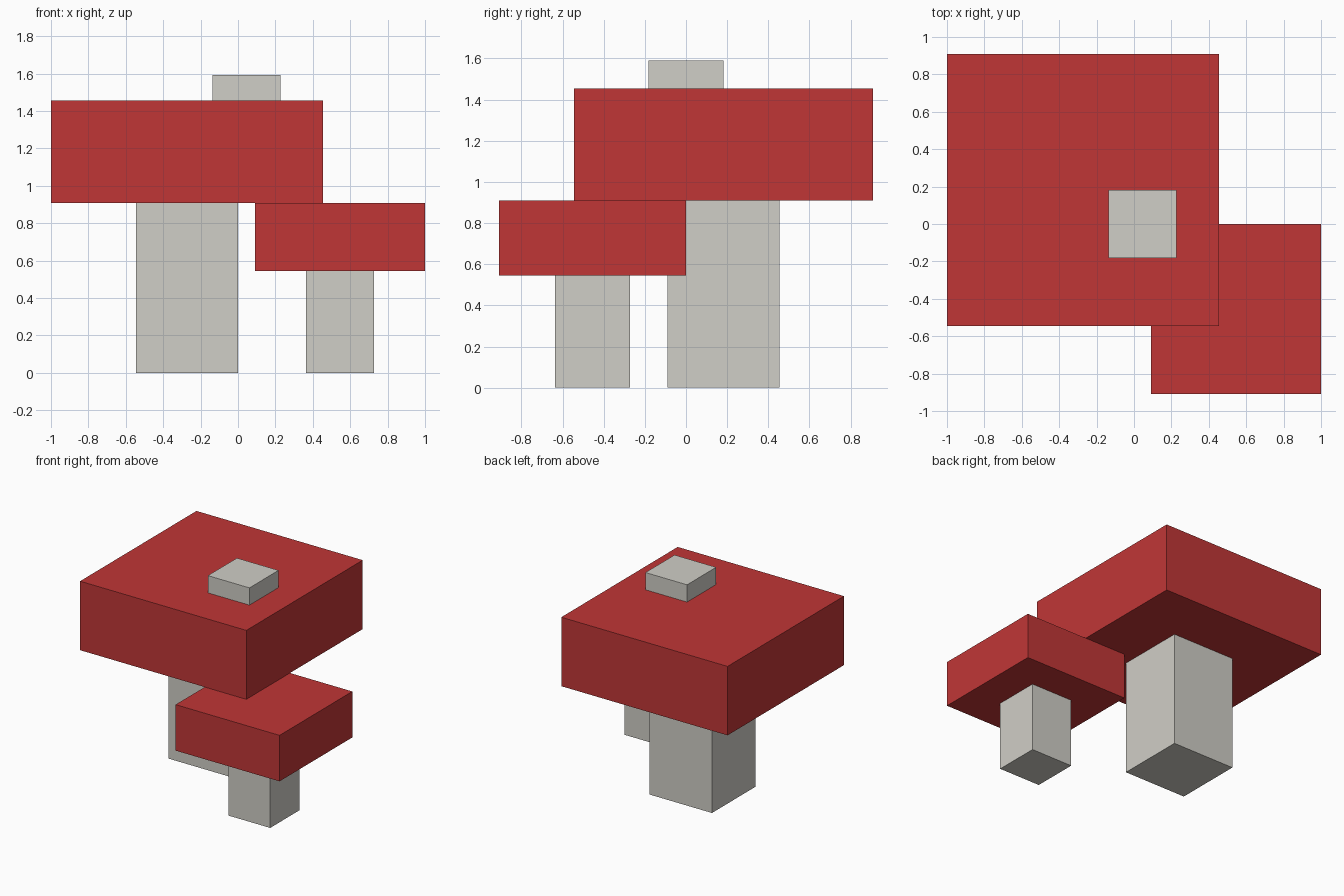
import bpy
import bmesh
from mathutils import Vector

default_cube = bpy.data.objects.get("Cube")
if default_cube:
    bpy.data.objects.remove(default_cube, do_unlink=True)

U = 1 / 11  # the blocks snap to this module


def make_material(name, rgb):
    mat = bpy.data.materials.new(name)
    mat.use_nodes = True
    color = (*rgb, 1.0)
    mat.diffuse_color = color
    mat.node_tree.nodes["Principled BSDF"].inputs["Base Color"].default_value = color
    return mat


def make_block(name, low, high, mat):
    """Box between two corners, given in modules."""
    low, high = Vector(low) * U, Vector(high) * U
    size = high - low
    bm = bmesh.new()
    bmesh.ops.create_cube(bm, size=1)
    bmesh.ops.scale(bm, vec=size, verts=bm.verts)
    mesh = bpy.data.meshes.new(name)
    bm.to_mesh(mesh)
    bm.free()
    mesh.materials.append(mat)
    obj = bpy.data.objects.new(name, mesh)
    obj.location = (low + high) / 2
    bpy.context.collection.objects.link(obj)
    return obj


red = make_material("mushroom red", (0.53, 0.037, 0.037))
stone = make_material("pale grey", (0.63, 0.62, 0.57))

# Large mushroom
make_block("large_stem", (-6, -1, 0), (0, 5, 10), stone)
make_block("large_cap", (-11, -6, 10), (5, 10, 16), red)
make_block("cap_spot", (-1.5, -2, 16), (2.5, 2, 17.5), stone)

# Small mushroom
make_block("small_stem", (4, -7, 0), (8, -3, 6), stone)
make_block("small_cap", (1, -10, 6), (11, 0, 10), red)
